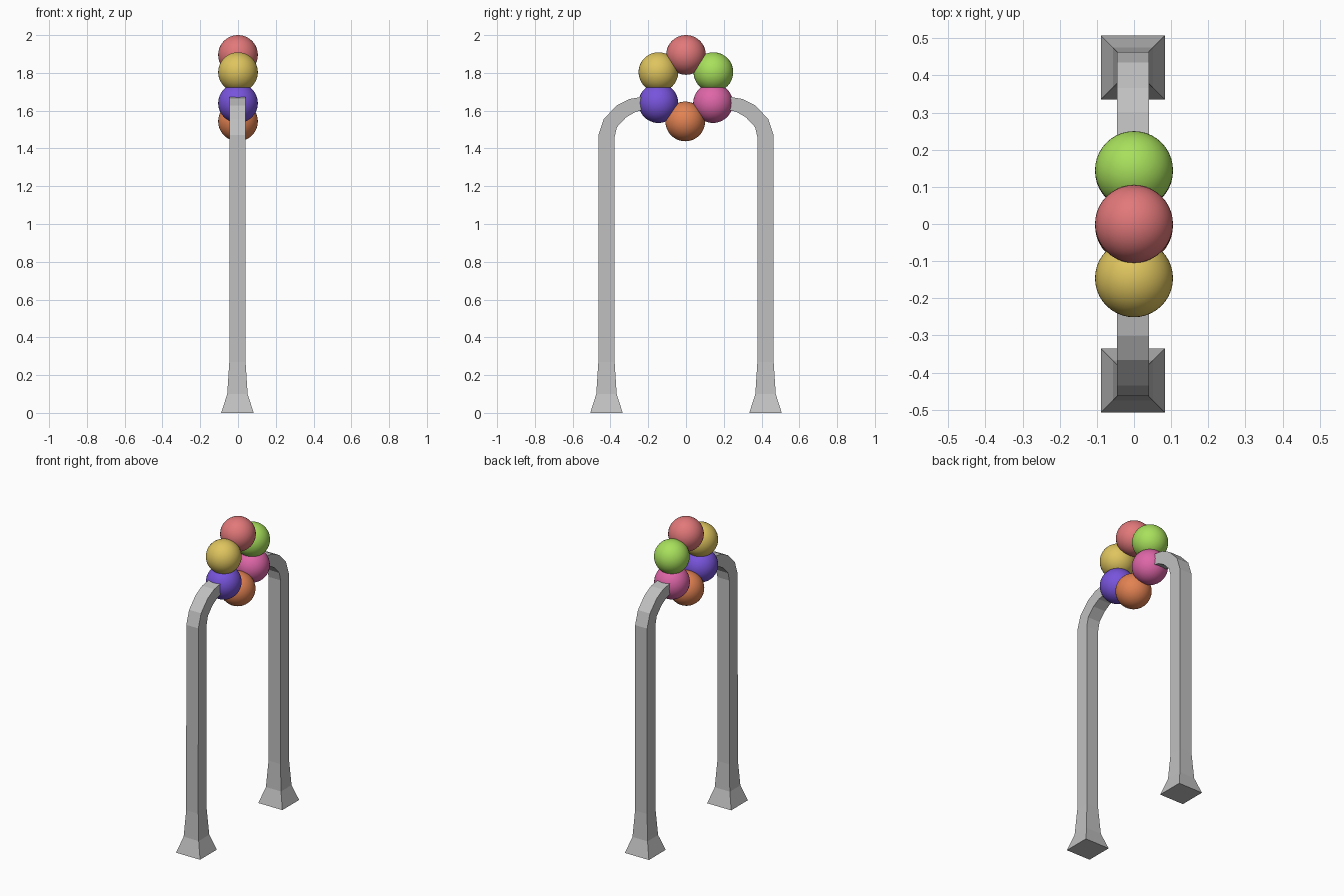
import bpy, bmesh, math
from mathutils import Vector

if "Cube" in bpy.data.objects:
    bpy.data.objects.remove(bpy.data.objects["Cube"])


def material(name, srgb):
    m = bpy.data.materials.new(name)
    lin = [((c / 255 + 0.055) / 1.055) ** 2.4 for c in srgb]
    m.diffuse_color = (*lin, 1)
    m.use_nodes = True
    m.node_tree.nodes["Principled BSDF"].inputs["Base Color"].default_value = m.diffuse_color
    return m


grey = material("grey metal", (192, 192, 192))

# Post profile along its path: distance out from centre, height, half width, tilt (degrees)
RINGS = [
    (0.421, 0.00, 0.086, 0), (0.421, 0.10, 0.054, 0), (0.421, 0.27, 0.043, 0),
    (0.421, 1.465, 0.043, 7), (0.400, 1.535, 0.041, 32), (0.342, 1.596, 0.040, 52),
    (0.285, 1.627, 0.038, 65), (0.225, 1.640, 0.034, 82), (0.150, 1.643, 0.034, 90),
]


def bent_post(name, side):
    """Square tube with a flared foot that curves inward at the top."""
    bm = bmesh.new()
    rings = []
    for out, z, h, tilt in RINGS:
        a = math.radians(tilt)
        across = Vector((0, side * math.cos(a), math.sin(a)))
        wide = Vector((h if z < 0.5 else 0.043, 0, 0))
        mid = Vector((-0.003, side * out, z))
        rings.append([bm.verts.new(mid + wide * i + across * h * j)
                      for i, j in ((-1, -1), (1, -1), (1, 1), (-1, 1))])
    for lo, hi in zip(rings, rings[1:]):
        for k in range(4):
            n = (k + 1) % 4
            bm.faces.new((lo[k], lo[n], hi[n], hi[k]))
    bm.faces.new(rings[0])
    bm.faces.new(rings[-1])
    bmesh.ops.recalc_face_normals(bm, faces=bm.faces)
    mesh = bpy.data.meshes.new(name)
    bm.to_mesh(mesh)
    bm.free()
    mesh.materials.append(grey)
    bpy.context.collection.objects.link(bpy.data.objects.new(name, mesh))


bent_post("front_post", -1)
bent_post("back_post", 1)

# Ring of coloured balls held between the posts
BALLS = [
    ("red", 0.0, 1.895, (226, 120, 122)),
    ("green", 0.145, 1.804, (168, 224, 92)),
    ("pink", 0.143, 1.640, (222, 102, 168)),
    ("orange", -0.004, 1.543, (226, 130, 82)),
    ("purple", -0.146, 1.640, (120, 84, 220)),
    ("yellow", -0.146, 1.804, (222, 196, 94)),
]
for colour, y, z, rgb in BALLS:
    bpy.ops.mesh.primitive_uv_sphere_add(segments=40, ring_count=24, radius=0.105,
                                         location=(0, y, z))
    ball = bpy.context.object
    ball.name = colour + "_ball"
    ball.data.materials.append(material(colour, rgb))
    bpy.ops.object.shade_smooth()
